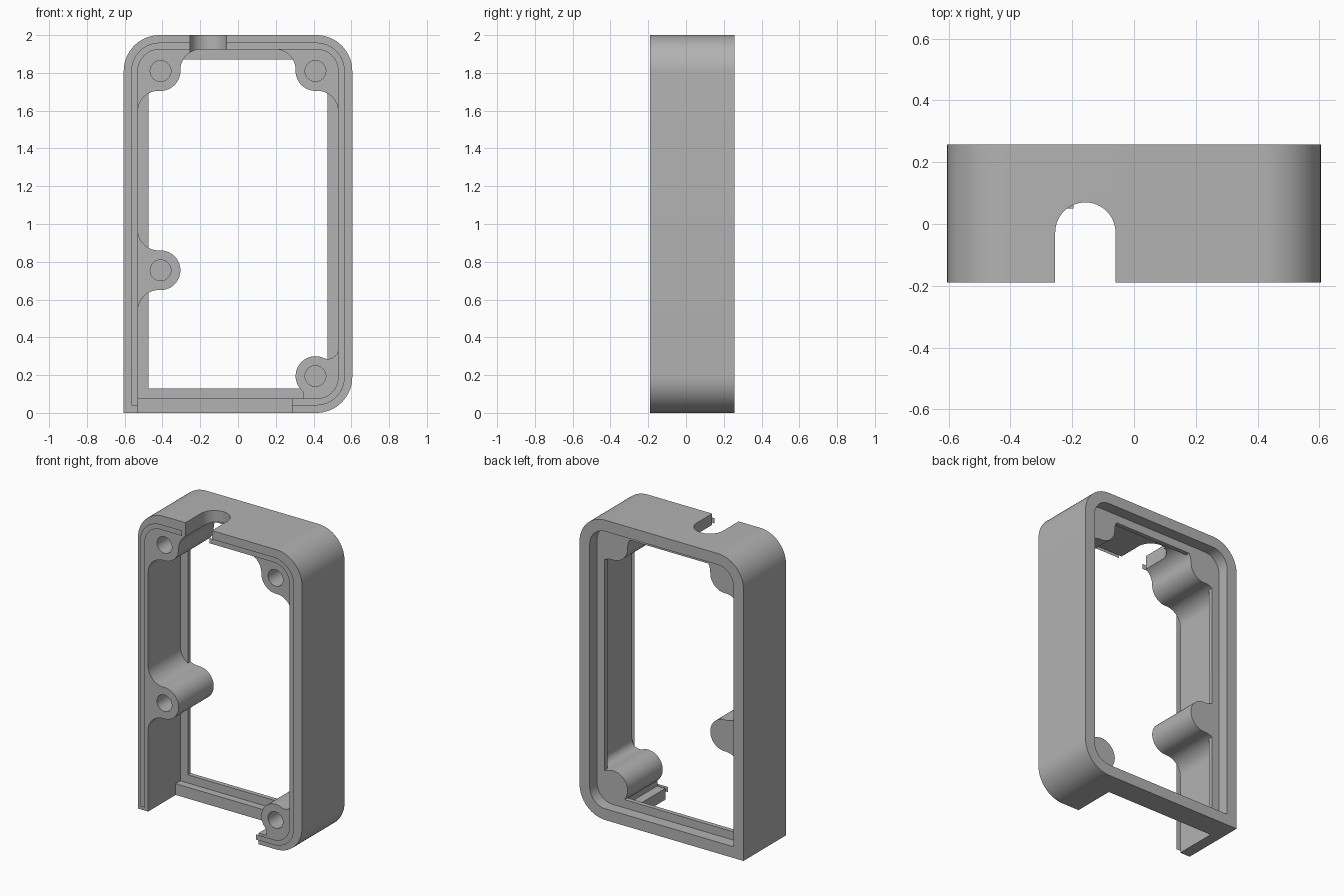
import bpy, bmesh
from math import cos, sin, pi, atan2, sqrt

if "Cube" in bpy.data.objects:
    bpy.data.objects.remove(bpy.data.objects["Cube"])

grey = bpy.data.materials.new("plain grey")
grey.use_nodes = True
colour = (0.45, 0.45, 0.45, 1)
grey.diffuse_color = colour
grey.node_tree.nodes["Principled BSDF"].inputs["Base Color"].default_value = colour

HALF, TALL, RAD = 0.605, 2.0, 0.19      # outer half width, height, corner radius
WALL, LIP, LEDGE = 0.075, 0.04, 0.13    # insets from the outer face
FRONT, BACK = -0.19, 0.258
CUT_R, CUT_Y = 0.285, 0.10              # bottom opening: right end and depth
SLOT_L, SLOT_R, SLOT_TOP = -0.255, -0.06, 0.07
BOSS_R, HOLE_R = 0.105, 0.055


def arc(cx, cz, r, a, b, n=14):
    return [(cx + r * cos(a + (b - a) * i / n), cz + r * sin(a + (b - a) * i / n))
            for i in range(n + 1)]


def corner(inset, which):
    """Rounded corner: 0 bottom right, 1 top right, 2 top left."""
    cx = (HALF - RAD) * (-1 if which == 2 else 1)
    cz = RAD if which == 0 else TALL - RAD
    return arc(cx, cz, RAD - inset, (which - 1) * pi / 2, which * pi / 2)


def bend(inset, *which):
    return [p for w in which for p in corner(inset, w)]


def loop(inset):
    return bend(inset, 0, 1, 2) + [(inset - HALF, inset)]


def plate(name, outlines, y0, y1):
    """Extrude closed x-z outlines (inner ones become holes) from y0 to y1."""
    cu = bpy.data.curves.new(name, "CURVE")
    cu.dimensions, cu.fill_mode = "2D", "BOTH"
    cu.extrude = (y1 - y0) / 2
    for pts in outlines:
        s = cu.splines.new("POLY")
        s.points.add(len(pts) - 1)
        for p, (x, z) in zip(s.points, pts):
            p.co = (x, z, 0, 1)
        s.use_cyclic_u = True
    ob = bpy.data.objects.new(name, cu)
    bpy.context.collection.objects.link(ob)
    ob.rotation_euler.x = pi / 2
    ob.location.y = (y0 + y1) / 2
    select(ob)
    bpy.ops.object.convert(target="MESH")
    ob = bpy.context.object
    bm = bmesh.new()
    bm.from_mesh(ob.data)
    bmesh.ops.remove_doubles(bm, verts=bm.verts, dist=1e-5)
    bmesh.ops.recalc_face_normals(bm, faces=bm.faces)
    bm.to_mesh(ob.data)
    bm.free()
    ob.data.materials.clear()
    ob.data.materials.append(grey)
    parts.append(ob)
    return ob


def select(ob):
    bpy.ops.object.select_all(action="DESELECT")
    ob.select_set(True)
    bpy.context.view_layer.objects.active = ob


parts = []

# Front wall, open along the bottom
wall = plate("front_wall", [
    [(CUT_R, 0)] + bend(0, 0, 1, 2) + [(-HALF, 0), (WALL - HALF, 0)]
    + bend(WALL, 0, 1, 2)[::-1] + [(CUT_R, WALL)]], FRONT, CUT_Y)

# Closed back frame and the thin ledge inside it
plate("back_frame", [loop(0), loop(WALL)], CUT_Y, BACK)
plate("inner_ledge", [loop(WALL), loop(LEDGE)], 0.15, 0.18)

# Raised lip, in two runs either side of the slot
plate("right_lip", [
    [(CUT_R, LIP)] + bend(LIP, 0, 1) + [(SLOT_R, TALL - LIP), (SLOT_R, TALL - WALL)]
    + bend(WALL, 0, 1)[::-1] + [(CUT_R, WALL)]], FRONT, -0.24)
plate("left_lip", [
    [(SLOT_L, TALL - LIP)] + bend(LIP, 2) + [(LIP - HALF, LIP), (WALL - HALF, LIP)]
    + bend(WALL, 2)[::-1] + [(SLOT_L, TALL - WALL)]], FRONT, -BACK)


# Screw bosses, blended into the walls
def fillet(d, r):
    """Points from a wall at distance d to the boss, and the meeting angle."""
    t = sqrt((BOSS_R + r) ** 2 - (d - r) ** 2)
    a = atan2(-t, d - r)
    return arc(d - r, -t, r, 0, a + pi), a


def boss(name, cx, cz, sx, sz, outline):
    pts = [(cx + sx * p, cz + sz * q) for p, q in outline]
    hole = arc(cx, cz, HOLE_R, 0, 2 * pi, 32)[:-1]
    plate(name + "_base", [pts], 0.05, 0.18)
    return plate(name, [pts, hole], FRONT, 0.05)


D = 0.12
side, a = fillet(D, 0.11)
top, b = fillet(0.115, 0.11)
swapped = [(q, p) for p, q in top]
round_corner = ([(D, 0.115)] + swapped
                + arc(0, 0, BOSS_R, pi / 2 - b, 2 * pi + a, 24)[1:-1] + side[::-1])
mid = ([(p, -q) for p, q in side]
       + arc(0, 0, BOSS_R, -a, 2 * pi + a, 32)[1:-1] + side[::-1])
small, c = fillet(D, 0.054)
start = atan2(0.082, -0.065)
low = ([(D, D), (-0.065, D)] + arc(0, 0, BOSS_R, start, 2 * pi + c, 32)[:-1]
       + small[::-1])

slotted = boss("top_right_boss", -0.41, 1.81, -1, 1, round_corner)
boss("top_left_boss", 0.41, 1.81, 1, 1, round_corner)
boss("middle_boss", -0.41, 0.755, -1, 1, mid)
boss("bottom_boss", 0.41, 0.195, 1, -1, low)

# Round-ended cable slot through the top
r = (SLOT_R - SLOT_L) / 2
cx = (SLOT_L + SLOT_R) / 2
outline = [(SLOT_L, -0.5), (SLOT_R, -0.5)] + arc(cx, SLOT_TOP - r, r, 0, pi, 32)
bm = bmesh.new()
face = bm.faces.new([bm.verts.new((x, y, 1.8)) for x, y in outline])
new = bmesh.ops.extrude_face_region(bm, geom=[face])["geom"]
bmesh.ops.translate(bm, vec=(0, 0, 0.4),
                    verts=[v for v in new if isinstance(v, bmesh.types.BMVert)])
bmesh.ops.recalc_face_normals(bm, faces=bm.faces)
mesh = bpy.data.meshes.new("slot_cutter")
bm.to_mesh(mesh)
bm.free()
mesh.materials.append(grey)
cutter = bpy.data.objects.new("slot_cutter", mesh)
bpy.context.collection.objects.link(cutter)
cutter.hide_render = True
for ob in (wall, slotted):
    mod = ob.modifiers.new("slot", "BOOLEAN")
    mod.operation, mod.object, mod.solver = "DIFFERENCE", cutter, "EXACT"
    select(ob)
    bpy.ops.object.modifier_apply(modifier=mod.name)
bpy.data.objects.remove(cutter)

for ob in parts:
    select(ob)
    bpy.ops.object.shade_smooth_by_angle(angle=pi / 6)
